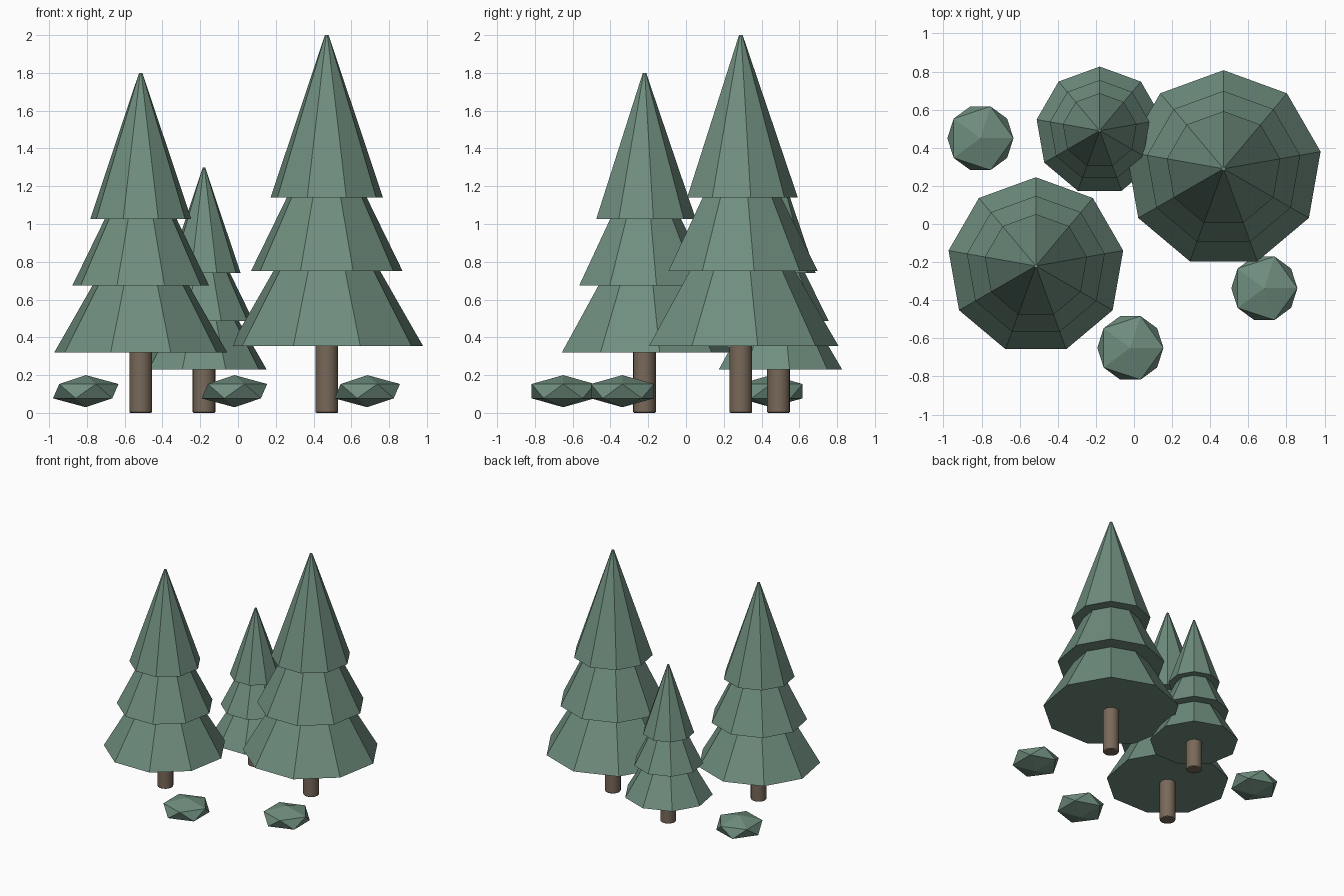
import bpy, bmesh
from math import radians
from mathutils import Matrix

cube = bpy.data.objects.get("Cube")
if cube:
    bpy.data.objects.remove(cube, do_unlink=True)


def make_material(name, rgb):
    mat = bpy.data.materials.new(name)
    mat.use_nodes = True
    color = (*rgb, 1.0)
    mat.diffuse_color = color
    mat.node_tree.nodes["Principled BSDF"].inputs["Base Color"].default_value = color
    return mat


GREEN = make_material("pine green", (0.16, 0.27, 0.21))
BROWN = make_material("bark brown", (0.19, 0.14, 0.10))


def add_object(name, bm, mat, location):
    mesh = bpy.data.meshes.new(name)
    bm.to_mesh(mesh)
    bm.free()
    mesh.materials.append(mat)
    obj = bpy.data.objects.new(name, mesh)
    obj.location = location
    bpy.context.collection.objects.link(obj)
    return obj


def add_cone(bm, sides, r1, r2, z1, z2):
    bmesh.ops.create_cone(bm, cap_ends=True, segments=sides, radius1=r1, radius2=r2,
                          depth=z2 - z1, matrix=Matrix.Translation((0, 0, (z1 + z2) / 2)))


# Foliage tiers of a full-size tree: bottom radius, top radius, bottom z, top z
TIERS = [(0.517, 0.27, 0.355, 0.78), (0.408, 0.20, 0.75, 1.17), (0.302, 0.01, 1.14, 2.0)]


def make_tree(name, x, y, scale):
    # Stacked nine-sided skirts
    bm = bmesh.new()
    for r1, r2, z1, z2 in TIERS:
        add_cone(bm, 9, r1 * scale, r2 * scale, z1 * scale, z2 * scale)
    add_object(name + "_foliage", bm, GREEN, (x, y, 0))

    # Round trunk with softened rims
    bm = bmesh.new()
    add_cone(bm, 20, 0.06, 0.06, 0, 0.4 * scale)
    trunk = add_object(name + "_trunk", bm, BROWN, (x, y, 0))
    bevel = trunk.modifiers.new("soft rim", "BEVEL")
    bevel.width = 0.006
    bevel.segments = 2
    bevel.limit_method = "ANGLE"
    bevel.angle_limit = radians(40)
    bpy.ops.object.select_all(action="DESELECT")
    trunk.select_set(True)
    bpy.context.view_layer.objects.active = trunk
    bpy.ops.object.shade_smooth_by_angle(angle=radians(40))


def make_bush(name, x, y):
    # Flattened twenty-sided ball
    bm = bmesh.new()
    bmesh.ops.create_icosphere(bm, subdivisions=1, radius=1,
                               matrix=Matrix.Diagonal((0.194, 0.196, 0.085, 1)))
    add_object(name, bm, GREEN, (x, y, 0.115))


make_tree("tall_tree", 0.47, 0.29, 1.0)
make_tree("medium_tree", -0.515, -0.22, 0.9)
make_tree("small_tree", -0.18, 0.49, 0.65)

make_bush("back_bush", -0.806, 0.45)
make_bush("front_bush", -0.019, -0.65)
make_bush("side_bush", 0.684, -0.337)
